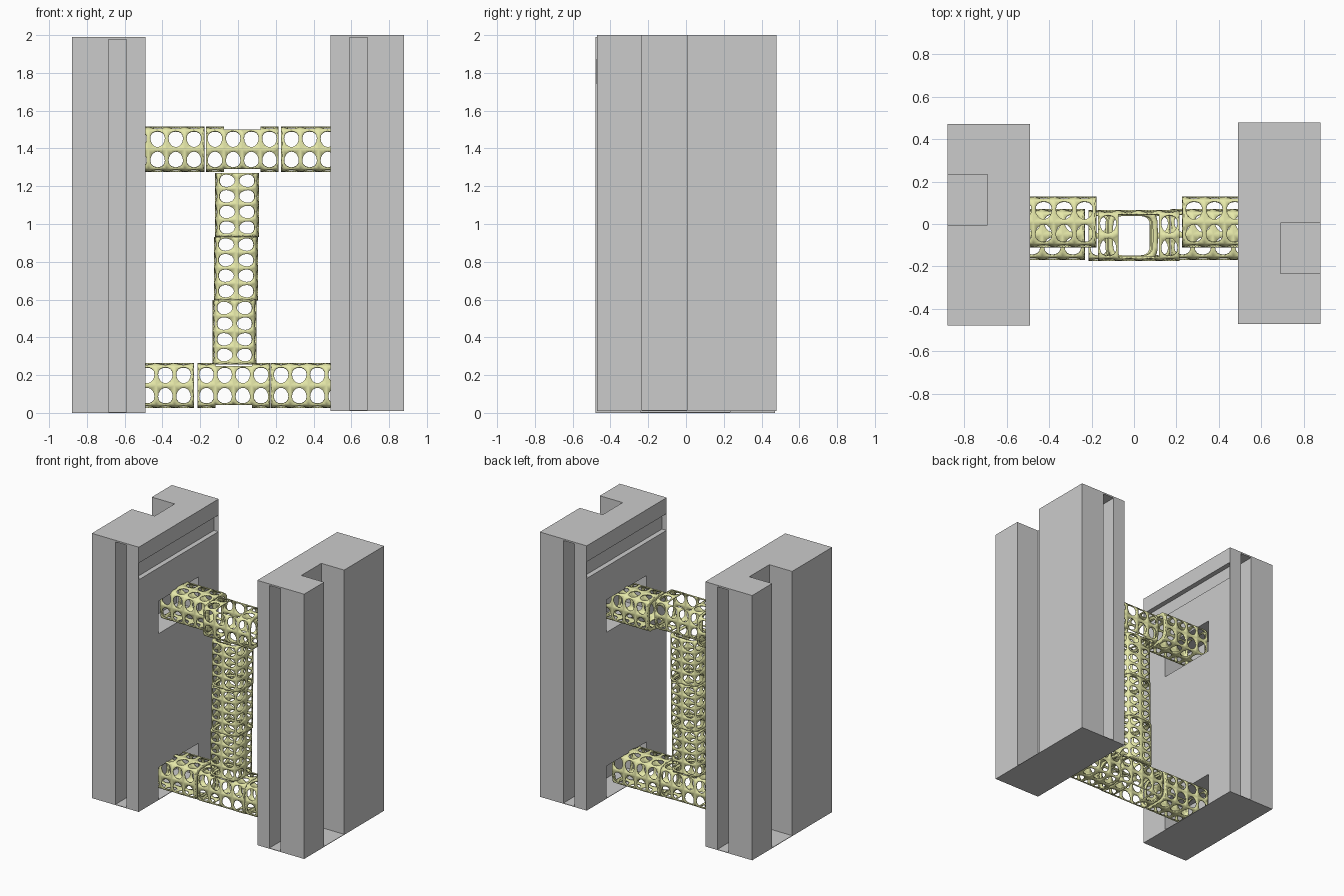
import bpy, bmesh, math
from mathutils import Matrix, Vector

if "Cube" in bpy.data.objects:
    bpy.data.objects.remove(bpy.data.objects["Cube"])

yellow = bpy.data.materials.new("lattice_yellow")
yellow.diffuse_color = (0.80, 0.82, 0.40, 1)
yellow.use_nodes = True
yellow.node_tree.nodes["Principled BSDF"].inputs["Base Color"].default_value = yellow.diffuse_color


def make_object(name, bm):
    mesh = bpy.data.meshes.new(name)
    bm.to_mesh(mesh)
    bm.free()
    ob = bpy.data.objects.new(name, mesh)
    bpy.context.collection.objects.link(ob)
    return ob


def add_box(bm, x0, x1, y0, y1, z0, z1):
    size = Matrix.Diagonal((x1 - x0, y1 - y0, z1 - z0, 1))
    mid = Matrix.Translation(((x0 + x1) / 2, (y0 + y1) / 2, (z0 + z1) / 2))
    bmesh.ops.create_cube(bm, size=1, matrix=mid @ size)


H, Y, Q, CAP = 1.99, 0.475, 0.2375, 0.004


def side_block(name):
    # slab with its inner face towards +x
    bm = bmesh.new()
    add_box(bm, -0.88, -0.49, -Y, Y, 0, H)
    block = make_object(name, bm)
    cut = bmesh.new()
    # outer channel, open at the top
    add_box(cut, -1.0, -0.69, 0, Q, CAP, H + 0.1)
    # edge grooves
    for s in (-1, 1):
        a, b = sorted((s * (Y - 0.23), s * (Y + 0.1)))
        add_box(cut, -0.685, -0.59, a, b, CAP, H - 0.012)
    # pockets for the cross tubes
    for z0, z1 in ((CAP, 0.245), (1.25, 1.495)):
        add_box(cut, -0.675, -0.40, -Q, Q, z0, z1)
    # shallow slot near the top
    add_box(cut, -0.527, -0.40, -Y + CAP, Y - CAP, 1.745, 1.87)
    cutter = make_object(name + "_cutter", cut)
    cutter.hide_render = True
    mod = block.modifiers.new("cut", 'BOOLEAN')
    mod.operation, mod.solver, mod.object = 'DIFFERENCE', 'EXACT', cutter
    bpy.context.view_layer.objects.active = block
    bpy.ops.object.modifier_apply(modifier=mod.name)
    bpy.data.objects.remove(cutter)
    return block


left = side_block("left_block")
left.location = (0, -0.004, 0)
right = side_block("right_block")
right.rotation_euler = (0, 0, math.pi)
right.location = (0, 0.004, 2 - H)


def lattice_tube(name, axis, start, end, c1, c2, rows=4, half=0.12, skip=()):
    # perforated tube: 4 sides x 2 columns x rows of cells with round holes
    bm = bmesh.new()
    step = (end - start) / rows
    N = 16

    def place(side, u, s, k=1.0):
        a, b = ((u, -1), (1, u), (-u, 1), (-1, -u))[side]
        f = half * k / (abs(a) ** 5 + abs(b) ** 5) ** 0.2
        a, b = a * f, b * f
        return Vector((s, c1 + a, c2 + b)) if axis == 'x' else Vector((c1 + a, c2 + b, s))

    for side in range(4):
        for col in range(2):
            uc = col - 0.5
            for row in range(rows):
                if (side, row) in skip:
                    continue
                sc = start + (row + 0.5) * step
                outer, inner = [], []
                for i in range(N):
                    t = 2 * math.pi * i / N
                    c, s = math.cos(t), math.sin(t)
                    m = max(abs(c), abs(s))
                    outer.append(bm.verts.new(place(side, uc + 0.5 * c / m, sc + 0.5 * step * s / m)))
                    inner.append(bm.verts.new(place(side, uc + 0.4 * c, sc + 0.4 * step * s)))
                for i in range(N):
                    j = (i + 1) % N
                    bm.faces.new((outer[i], outer[j], inner[j], inner[i]))
        # inward lip at both ends
        for s in (start, end):
            us = [-1 + i / 4 for i in range(9)]
            o = [bm.verts.new(place(side, u, s)) for u in us]
            n = [bm.verts.new(place(side, u, s, 0.8)) for u in us]
            for i in range(8):
                bm.faces.new((o[i], o[i + 1], n[i + 1], n[i]))
    bmesh.ops.remove_doubles(bm, verts=bm.verts, dist=0.0005)
    bmesh.ops.recalc_face_normals(bm, faces=bm.faces)
    ob = make_object(name, bm)
    ob.data.materials.append(yellow)
    mod = ob.modifiers.new("wall", 'SOLIDIFY')
    mod.thickness, mod.offset = 0.008, -1
    bpy.ops.object.select_all(action='DESELECT')
    ob.select_set(True)
    bpy.context.view_layer.objects.active = ob
    bpy.ops.object.shade_smooth_by_angle(angle=math.radians(35))
    return ob


# openings above and below the column
through = {(s, r) for s in (0, 2) for r in (1, 2)}
# upper cross tube
lattice_tube("upper_tube_left", 'x', -0.57, -0.185, 0.01, 1.395)
lattice_tube("upper_tube_middle", 'x', -0.17, 0.215, -0.055, 1.395, skip=through)
lattice_tube("upper_tube_right", 'x', 0.235, 0.62, 0.01, 1.395)
# lower cross tube
lattice_tube("lower_tube_left", 'x', -0.625, -0.24, -0.05, 0.145)
lattice_tube("lower_tube_middle", 'x', -0.215, 0.17, -0.055, 0.145, skip=through)
lattice_tube("lower_tube_right", 'x', 0.18, 0.565, -0.05, 0.145)
# upright column
for i, (z0, z1, x) in enumerate(((0.265, 0.597, -0.018), (0.603, 0.932, -0.01), (0.94, 1.27, -0.005))):
    lattice_tube("column_tube_%d" % (i + 1), 'z', z0, z1, x, -0.055, half=0.117)
